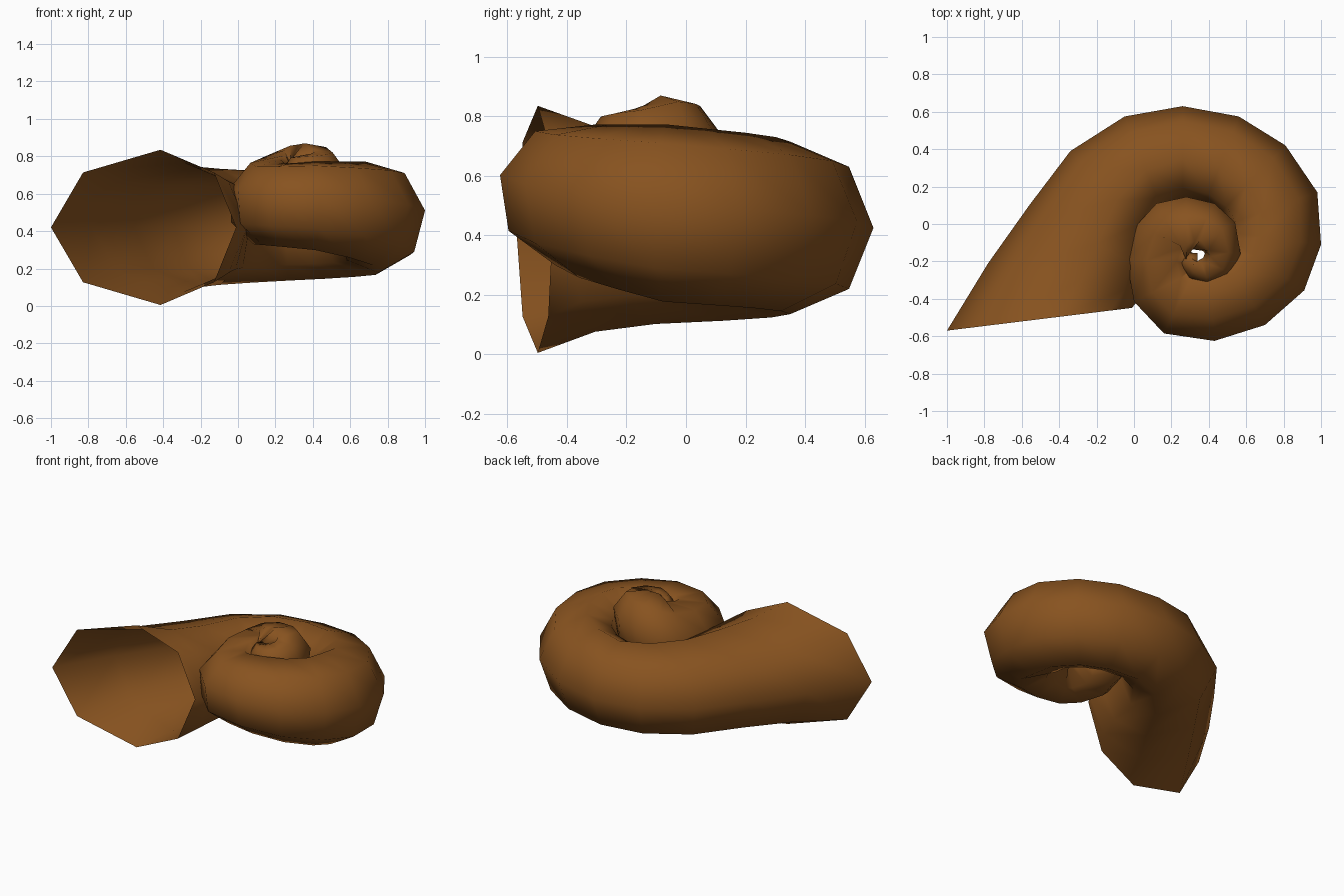
import bpy, bmesh, math
from mathutils import Vector

if "Cube" in bpy.data.objects:
    bpy.data.objects.remove(bpy.data.objects["Cube"])

SIDES = 8

# Outer edge of the spiral seen from above, from the mouth to the tip
PATH = [(-1, -.57), (-.78, -.21), (-.56, .10), (-.34, .39), (-.05, .575),
        (.26, .63), (.56, .575), (.81, .42), (.98, .17), (1, -.11),
        (.91, -.355), (.70, -.54), (.43, -.625), (.16, -.585), (0, -.415),
        (-.04, -.19), (.02, 0), (.12, .11), (.28, .145), (.43, .11),
        (.54, .01), (.57, -.16), (.51, -.28), (.39, -.33), (.295, -.285),
        (.25, -.21), (.28, -.155), (.34, -.155)]

# Key values by ring number: outward half width, half height, centre height, tilt
WIDTH = [(0, .59), (1, .50), (2, .42), (3, .36), (4, .31), (5, .28), (9, .29),
         (12, .26), (15, .21), (18, .2), (20, .17), (22, .12), (24, .085), (27, .05)]
HEIGHT = [(0, .415), (1, .345), (2, .32), (5, .29), (9, .3), (12, .245),
          (14, .22), (16, .225), (18, .215), (20, .175), (21, .14), (23, .1), (27, .05)]
LEVEL = [(0, .42), (5, .425), (9, .475), (12, .535), (13, .54), (14, .55), (16, .59),
         (18, .65), (20, .70), (21, .70), (23, .715), (27, .745)]
TILT = [(0, 0), (5, 0), (9, 7), (12, 15), (15, 18), (20, 14), (27, 10)]
# squash of the inner side, and sag of the underside
INNER = [(0, .69), (3, .69), (5, .78), (18, .78), (21, 1), (27, 1.2)]
SAG = [(0, 1), (13, 1), (16, 1.2), (18, 1.2), (21, 1), (27, 1)]


def at(keys, i):
    for (a, u), (b, v) in zip(keys, keys[1:]):
        if a <= i <= b:
            return u + (v - u) * (i - a) / (b - a)


def inward(i):
    # the first rings fan round from the flared mouth
    if i < 3:
        ang = math.radians(7 - 18 * i)
        return Vector((math.cos(ang), math.sin(ang), 0))
    p, q = PATH[i - 1], PATH[min(i + 1, len(PATH) - 1)]
    return Vector((q[1] - p[1], p[0] - q[0], 0)).normalized()


# Spiral tube with an open mouth
bm = bmesh.new()
rings = []
for i, (x, y) in enumerate(PATH):
    w, h, t = at(WIDTH, i), at(HEIGHT, i), math.radians(at(TILT, i))
    d = inward(i)
    centre = Vector((x, y, at(LEVEL, i))) + d * w * math.cos(t)
    out = -d * math.cos(t) + Vector((0, 0, math.sin(t)))
    up = d * math.sin(t) + Vector((0, 0, math.cos(t)))
    ring = []
    for k in range(SIDES):
        a = math.tau * k / SIDES
        c, s = math.cos(a) * w, math.sin(a) * h
        if c < 0:
            c *= at(INNER, i)
        if s < 0:
            s *= at(SAG, i)
        ring.append(bm.verts.new(centre + out * c + up * s))
    rings.append(ring)
for r, s in zip(rings, rings[1:]):
    for k in range(SIDES):
        n = (k + 1) % SIDES
        bm.faces.new((r[k], s[k], s[n], r[n]))
bm.faces.new(rings[-1])
bmesh.ops.recalc_face_normals(bm, faces=bm.faces)

mesh = bpy.data.meshes.new("spiral_shell")
bm.to_mesh(mesh)
bm.free()
for p in mesh.polygons:
    p.use_smooth = True
shell = bpy.data.objects.new("spiral_shell", mesh)
bpy.context.collection.objects.link(shell)

brown = bpy.data.materials.new("shell_brown")
brown.diffuse_color = (.245, .086, .014, 1)
brown.use_nodes = True
brown.node_tree.nodes["Principled BSDF"].inputs["Base Color"].default_value = brown.diffuse_color
mesh.materials.append(brown)
